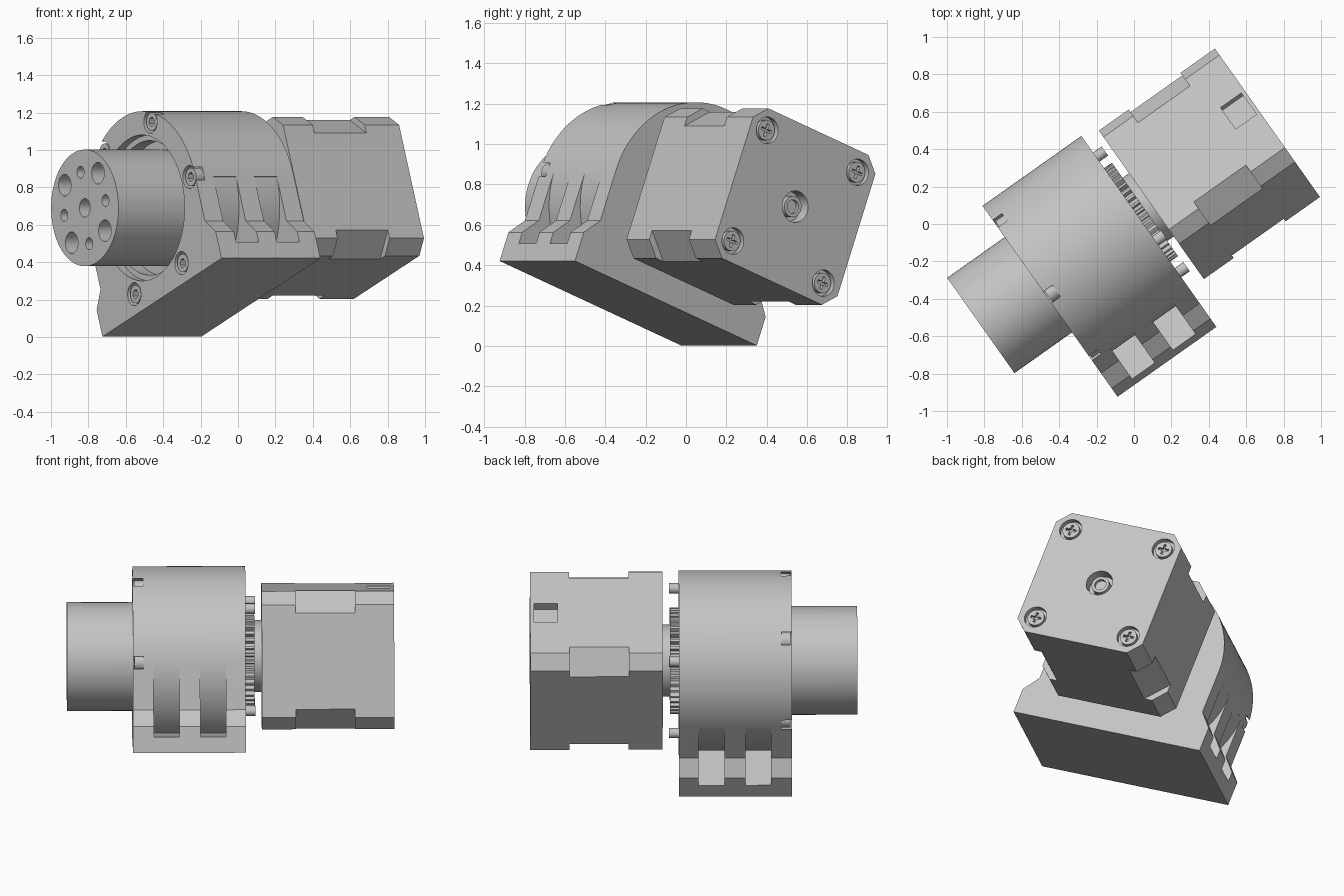
import bpy, bmesh
from math import sin, cos, radians, pi, sqrt
from mathutils import Matrix, Vector

if "Cube" in bpy.data.objects:
    bpy.data.objects.remove(bpy.data.objects["Cube"])

# One grey for the whole assembly
grey = bpy.data.materials.new("machined_grey")
grey.use_nodes = True
colour = (0.55, 0.55, 0.55, 1)
grey.diffuse_color = colour
grey.node_tree.nodes["Principled BSDF"].inputs["Base Color"].default_value = colour

# Assembly frame: local x runs along the shaft, profiles are (across, up)
axis = Vector((sqrt(2 / 3), -sqrt(1 / 3) * -1, 0))
side = Vector((axis.y, -axis.x, 0))
tilt = radians(20.8)
across = side * cos(tilt) + Vector((0, 0, sin(tilt)))
up = -side * sin(tilt) + Vector((0, 0, cos(tilt)))
centre = side * -0.03 + Vector((0, 0, 0.69))
frame = Matrix((axis, -across, up)).transposed().to_4x4()
frame.translation = centre


def arc(r, a0=0, a1=360, n=64, at=(0, 0)):
    closed = abs(a1 - a0) == 360
    count = n if closed else n + 1
    angles = [radians(a0 + (a1 - a0) * i / n) for i in range(count)]
    return [(at[0] + r * cos(a), at[1] + r * sin(a)) for a in angles]


def polar(r, deg):
    return r * cos(radians(deg)), r * sin(radians(deg))


def rect(w, h, at=(0, 0)):
    x, y = at
    return [(x - w, y - h), (x + w, y - h), (x + w, y + h), (x - w, y + h)]


def octagon(w, c):
    k = w - c
    return [(w, -k), (w, k), (k, w), (-k, w), (-w, k), (-w, -k), (-k, -w), (k, -w)]


def extrude(name, pts, s0, s1):
    """Solid made by sweeping a profile along the shaft direction."""
    bm = bmesh.new()
    face = bm.faces.new([bm.verts.new((s0, -p, q)) for p, q in pts])
    swept = bmesh.ops.extrude_face_region(bm, geom=[face])["geom"]
    verts = [v for v in swept if isinstance(v, bmesh.types.BMVert)]
    bmesh.ops.translate(bm, verts=verts, vec=(s1 - s0, 0, 0))
    bmesh.ops.recalc_face_normals(bm, faces=bm.faces)
    mesh = bpy.data.meshes.new(name)
    bm.to_mesh(mesh)
    bm.free()
    mesh.materials.append(grey)
    obj = bpy.data.objects.new(name, mesh)
    bpy.context.scene.collection.objects.link(obj)
    obj.matrix_world = frame
    return obj


def activate(obj):
    bpy.ops.object.select_all(action="DESELECT")
    obj.select_set(True)
    bpy.context.view_layer.objects.active = obj


def cut(obj, pts, s0, s1):
    cutter = extrude("cutter", pts, s0, s1)
    cutter.hide_render = True
    bpy.context.view_layer.update()
    mod = obj.modifiers.new("cut", "BOOLEAN")
    mod.operation, mod.solver, mod.object = "DIFFERENCE", "EXACT", cutter
    activate(obj)
    bpy.ops.object.modifier_apply(modifier=mod.name)
    bpy.data.objects.remove(cutter)


FRONT, BACK, R = -0.605, 0.042, 0.517
MOTOR, END = 0.135, 0.895

# Gear housing with integral mounting foot
foot_right = [(-R, -0.27), (-0.59, -0.36), (-0.59, -0.512)]
foot_left = [(-p, q) for p, q in reversed(foot_right)]
housing = extrude("gear_housing", foot_left + arc(R, 0, 180, 64) + foot_right, FRONT, BACK)

# Bolt access slots beside the barrel, on both sides
for s0 in (-0.486, -0.219):
    for sign in (1, -1):
        slot = [(0.7, -0.42)] + arc(R, -54.3, -2, 20) + [(0.7, -0.018)]
        cut(housing, [(p * sign, q) for p, q in slot], s0, s0 + 0.148)

# Stepped bearing recess in the front
cut(housing, arc(0.39), FRONT - 0.05, FRONT + 0.05)
cut(housing, arc(0.36), FRONT - 0.05, FRONT + 0.13)

# Front ring screws in open pockets
for k in range(6):
    at = polar(0.467, 60 * k)
    cut(housing, arc(0.062, n=24, at=at), FRONT - 0.05, FRONT + 0.06)
    screw = extrude(f"ring_screw_{k + 1}", arc(0.049, n=24, at=at), FRONT + 0.008, FRONT + 0.07)
    cut(screw, arc(0.026, n=6, at=at), FRONT - 0.02, FRONT + 0.04)

# Output shaft with drilled face
shaft = extrude("output_shaft", arc(0.312, n=80), -0.982, -0.4)
holes = [((0, 0), 0.05)]
holes += [(polar(0.222, 36 + 90 * k), 0.058) for k in range(4)]
holes += [(polar(0.195, -9 + 90 * k), 0.032) for k in range(4)]
for at, r in holes:
    cut(shaft, arc(r, n=24, at=at), -1.05, -0.87)

# Toothed ring and pilot boss between housing and motor
teeth = 44
gear_pts = []
for i in range(teeth):
    for step, r in ((0, 0.278), (0.4, 0.278), (0.55, 0.306), (0.85, 0.306)):
        gear_pts.append(polar(r, 360 * (i + step) / teeth))
extrude("toothed_ring", gear_pts, BACK - 0.02, 0.093)
extrude("pilot_boss", arc(0.207), 0.08, MOTOR + 0.01)

# Mounting screw ends on the rear of the housing
for k in range(4):
    extrude(f"mount_screw_{k + 1}", arc(0.03, n=20, at=polar(0.415, 45 + 90 * k)), BACK - 0.02, 0.098)

# Motor: two end caps around a core with deeper corner chamfers
W = 0.397
extrude("motor_front_cap", octagon(W, 0.073), MOTOR, 0.33)
extrude("motor_core", octagon(W, 0.12), 0.33, 0.67)
rear = extrude("motor_rear_cap", octagon(W, 0.073), 0.67, END)
cut(rear, rect(0.075, 0.05, (0, W)), 0.737, 0.873)

# Rear shaft in its well
cut(rear, arc(0.078, n=40), END - 0.07, END + 0.05)
stub = extrude("rear_shaft", arc(0.052, n=32), END - 0.1, END - 0.02)
cut(stub, arc(0.034, n=24), END - 0.04, END + 0.05)

# Cross-head screws at the motor corners
for k in range(4):
    at = polar(0.415, 45 + 90 * k)
    cut(rear, arc(0.066, n=32, at=at), END - 0.03, END + 0.05)
    screw = extrude(f"motor_screw_{k + 1}", arc(0.05, n=28, at=at), END - 0.05, END - 0.006)
    for w, h in ((0.032, 0.007), (0.007, 0.032)):
        cut(screw, rect(w, h, at), END - 0.025, END + 0.05)

# Smooth the round walls, keep machined edges crisp
for obj in list(bpy.context.scene.objects):
    if obj.type == "MESH" and obj.data.materials and obj.data.materials[0] == grey:
        activate(obj)
        bpy.ops.object.shade_smooth_by_angle(angle=radians(25))
